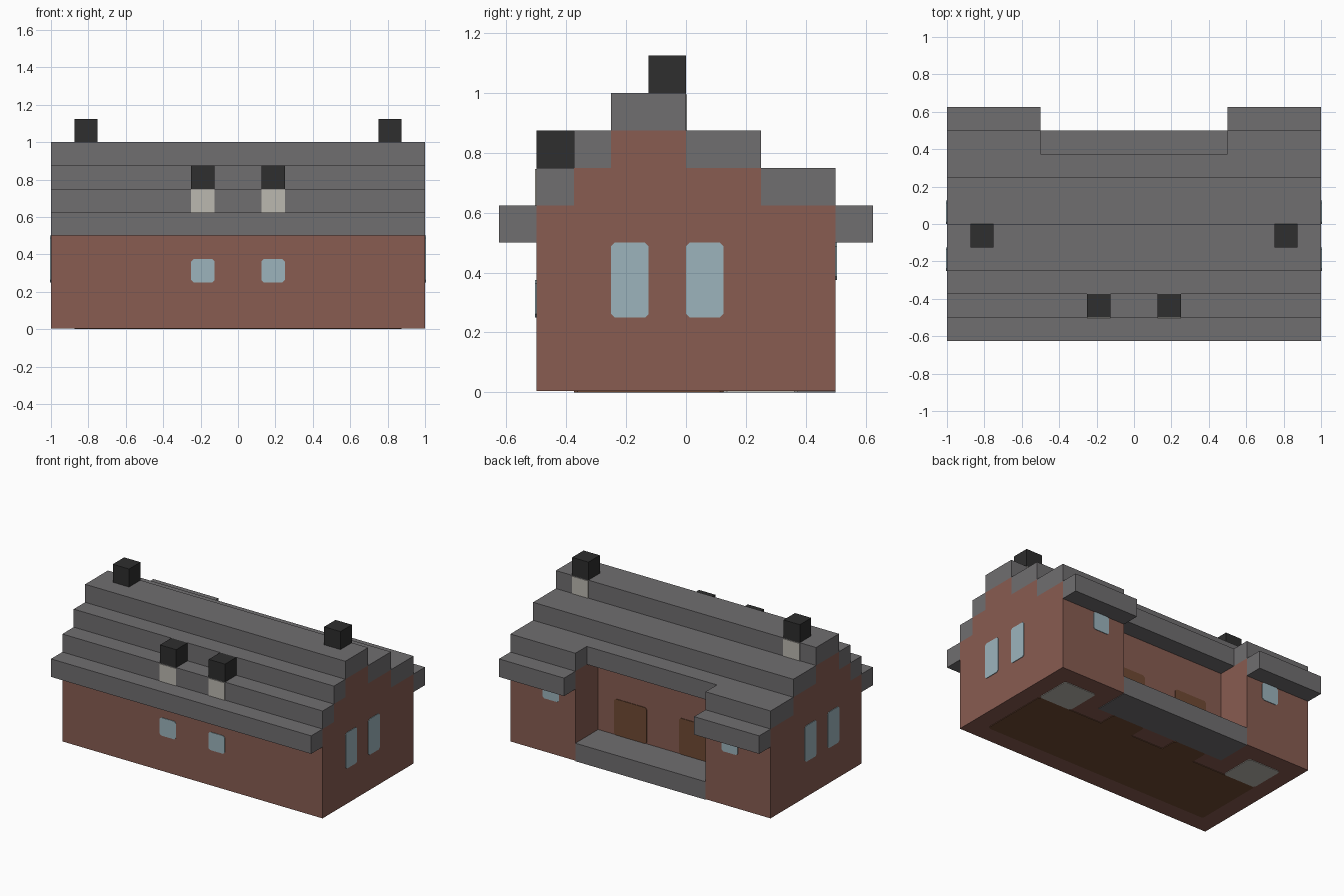
import bpy, bmesh
from mathutils import Vector

if "Cube" in bpy.data.objects:
    bpy.data.objects.remove(bpy.data.objects["Cube"], do_unlink=True)

U = 0.125      # one block
T = 0.004      # thickness of painted plates


def material(name, rgb):
    def linear(c):
        c /= 255
        return c / 12.92 if c <= 0.04045 else ((c + 0.055) / 1.055) ** 2.4
    colour = [linear(c) for c in rgb] + [1]
    mat = bpy.data.materials.new(name)
    mat.use_nodes = True
    mat.diffuse_color = colour
    mat.node_tree.nodes["Principled BSDF"].inputs["Base Color"].default_value = colour
    return mat


BRICK = material("brick red", (136, 92, 81))
SLATE = material("slate grey", (112, 110, 112))
STONE = material("pale stone", (187, 184, 176))
SOOT = material("soot black", (46, 46, 46))
GLASS = material("pale blue glass", (156, 180, 188))
WOOD = material("dark wood", (111, 74, 51))


def finish(name, bm, mat):
    bmesh.ops.recalc_face_normals(bm, faces=bm.faces)
    mesh = bpy.data.meshes.new(name)
    bm.to_mesh(mesh)
    bm.free()
    mesh.materials.append(mat)
    obj = bpy.data.objects.new(name, mesh)
    bpy.context.collection.objects.link(obj)


def box(name, mat, xs, ys, zs, round_axis=None):
    """Box from ranges in metres; round_axis softens the corners of a plate."""
    bm = bmesh.new()
    bmesh.ops.create_cube(bm, size=1)
    for v in bm.verts:
        v.co = Vector([(r[0] + r[1]) / 2 + c * (r[1] - r[0])
                       for r, c in zip((xs, ys, zs), v.co)])
    if round_axis is not None:
        def along(e):
            d = e.verts[0].co - e.verts[1].co
            return all(abs(d[i]) < 1e-6 for i in range(3) if i != round_axis)
        bmesh.ops.bevel(bm, geom=[e for e in bm.edges if along(e)],
                        offset=0.012, segments=1, affect='EDGES')
    finish(name, bm, mat)


def blocks(name, mat, xs, ys, zs):
    box(name, mat, *[[c * U for c in r] for r in (xs, ys, zs)])


def plate(name, mat, axis, at, a, b):
    """Thin rounded plate centred on a wall plane; a and b are block ranges."""
    ranges = [[c * U for c in a], [c * U for c in b]]
    ranges.insert(axis, [at - T, at + T])
    box(name, mat, *ranges, round_axis=axis)


def mirrored(r, side):
    return sorted(c * side for c in r)


# Brick main body: stepped gable profile extruded along the length
profile = [(-4, 0), (2, 0), (2, 6), (0, 6), (0, 7), (-2, 7),
           (-2, 6), (-3, 6), (-3, 5), (-4, 5)]
bm = bmesh.new()
end = bm.faces.new([bm.verts.new((-1, y * U, max(z * U, T))) for y, z in profile])
moved = bmesh.ops.extrude_face_region(bm, geom=[end])["geom"]
bmesh.ops.translate(bm, vec=(2, 0, 0),
                    verts=[g for g in moved if isinstance(g, bmesh.types.BMVert)])
finish("brick_body", bm, BRICK)

# Stepped roof courses: depth range and bottom height
for i, (y0, y1, z) in enumerate([(-5, -4, 4), (-4, -3, 5), (-3, -2, 6),
                                 (-2, 0, 7), (0, 2, 6), (2, 3, 5)]):
    blocks(f"roof_course_{i + 1}", SLATE, (-8, 8), (y0, y1), (z, z + 1))

# Porch slab between the wings
blocks("porch_slab", SLATE, (-4, 4), (2, 4), (0, 1))

for side, tag in ((1, "left"), (-1, "right")):
    wing = mirrored((4, 8), side)
    # Rear wing with its own roof and eave
    box(f"{tag}_wing", BRICK, [c * U for c in wing], (2 * U, 4 * U), (T, 5 * U))
    blocks(f"{tag}_wing_roof", SLATE, wing, (3, 4), (5, 6))
    blocks(f"{tag}_wing_eave", SLATE, wing, (4, 5), (4, 5))

    # Chimneys: stone stem set in the roof, black pot on top
    ridge, front = mirrored((6, 7), side), mirrored((1, 2), side)
    blocks(f"{tag}_ridge_chimney_pot", SOOT, ridge, (-1, 0), (8, 9))
    blocks(f"{tag}_front_chimney_pot", SOOT, front, (-4, -3), (6, 7))
    box(f"{tag}_ridge_chimney_stem", STONE, [c * U for c in ridge],
        (-U, T), (7 * U, 8 * U - T))
    box(f"{tag}_front_chimney_stem", STONE, [c * U for c in front],
        (-4 * U - T, -3 * U), (5 * U, 6 * U - T))

    # Windows and porch doors
    plate(f"{tag}_front_window", GLASS, 1, -4 * U, front, (2, 3))
    plate(f"{tag}_back_window", GLASS, 1, 4 * U, mirrored((5, 6), side), (3, 4))
    for y, place in ((-2, "front"), (0, "rear")):
        plate(f"{tag}_gable_{place}_window", GLASS, 0, side, (y, y + 1), (2, 4))
    plate(f"{tag}_porch_door", WOOD, 1, 2 * U, mirrored((1, 3), side), (1, 3))

    # Floor areas showing on the underside
    plate(f"{tag}_wing_floor", STONE, 2, T, mirrored((5, 7), side), (1, 3))
    plate(f"{tag}_door_floor", WOOD, 2, T, mirrored((1, 3), side), (0.9, 2))

plate("main_floor", WOOD, 2, T, (-7, 7), (-3, 1))
